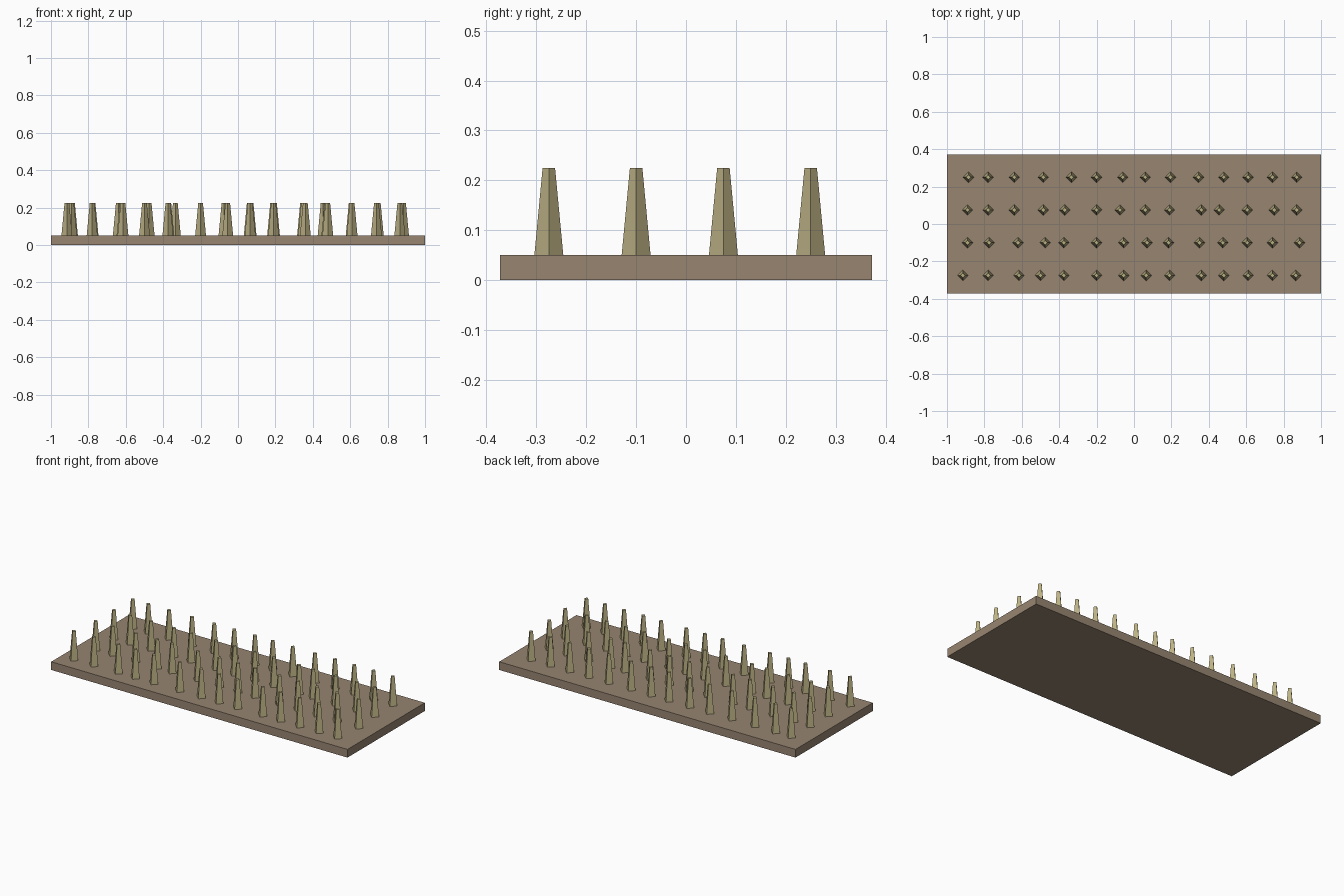
import bpy
import math

if "Cube" in bpy.data.objects:
    bpy.data.objects.remove(bpy.data.objects["Cube"], do_unlink=True)

LENGTH, DEPTH, THICKNESS = 2.0, 0.745, 0.05
SPIKE_HEIGHT, SPIKE_RADIUS, TIP_RADIUS = 0.175, 0.029, 0.0125


def make_material(name, colour):
    material = bpy.data.materials.new(name)
    material.use_nodes = True
    material.diffuse_color = colour
    material.node_tree.nodes["Principled BSDF"].inputs["Base Color"].default_value = colour
    return material


board_brown = make_material("board brown", (0.31, 0.235, 0.165, 1))
spike_tan = make_material("spike tan", (0.50, 0.44, 0.23, 1))

# Flat board
bpy.ops.mesh.primitive_cube_add(size=1, location=(0, 0, THICKNESS / 2))
board = bpy.context.object
board.name = "board"
board.scale = (LENGTH, DEPTH, THICKNESS)
board.data.materials.append(board_brown)

# One tapered four-sided spike, its corners pointing along x and y
bpy.ops.mesh.primitive_cone_add(vertices=4, radius1=SPIKE_RADIUS, radius2=TIP_RADIUS,
                                depth=SPIKE_HEIGHT)
first_spike = bpy.context.object
spike_mesh = first_spike.data
spike_mesh.name = "spike"
spike_mesh.materials.append(spike_tan)
bpy.data.objects.remove(first_spike, do_unlink=True)

# Four uneven rows of spikes, x given in hundredths from front to back
rows = (
    (-91.5, -78, -61.5, -50, -37.5, -20, -5.5, 6.5, 19, 36, 48, 61, 74, 86.5),
    (-89, -77.5, -62, -47.5, -37.5, -20, -5.5, 7, 18.5, 35, 47.5, 60.5, 74, 88.5),
    (-89, -78, -64, -48.5, -37, -20, -7.5, 6, 19, 36, 45.5, 60.5, 75, 87),
    (-88.5, -78, -64, -48.5, -33.5, -20, -6, 6, 19.5, 34.5, 48, 61, 74, 87),
)
for row_number, row in enumerate(rows):
    y = -0.275 + 0.175 * row_number
    for column, x in enumerate(row):
        spike = bpy.data.objects.new(f"spike_row{row_number + 1}_{column + 1}", spike_mesh)
        spike.location = (x / 100, y, THICKNESS + SPIKE_HEIGHT / 2)
        bpy.context.collection.objects.link(spike)
